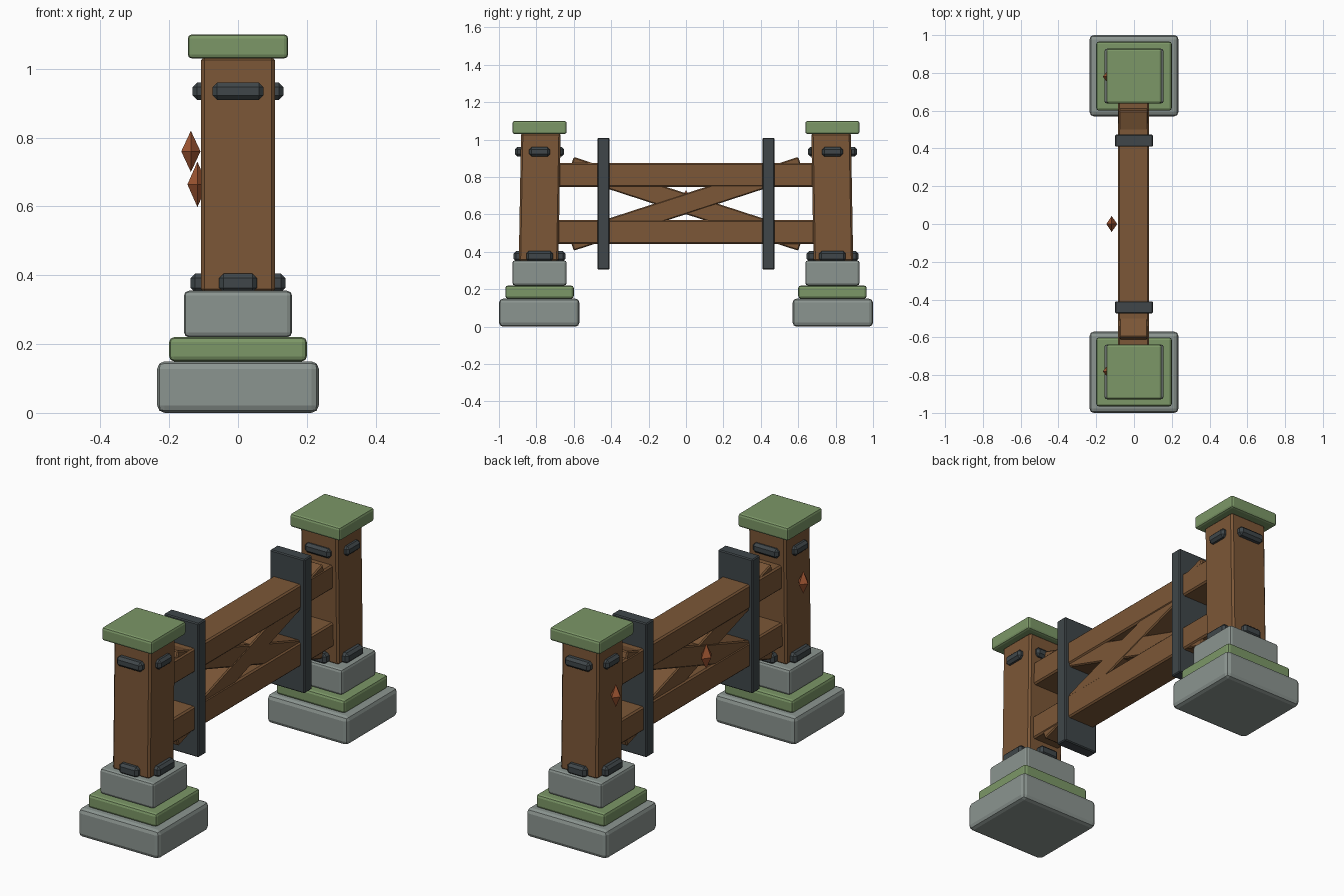
import bpy, bmesh, math
from mathutils import Matrix, Vector

if "Cube" in bpy.data.objects:
    bpy.data.objects.remove(bpy.data.objects["Cube"])


def material(name, rgb):
    m = bpy.data.materials.new(name)
    m.diffuse_color = (*rgb, 1)
    m.use_nodes = True
    m.node_tree.nodes["Principled BSDF"].inputs["Base Color"].default_value = m.diffuse_color
    return m


WOOD = material("wood", (0.20, 0.095, 0.038))
STONE = material("stone", (0.26, 0.30, 0.28))
MOSS = material("moss", (0.20, 0.31, 0.135))
IRON = material("iron", (0.05, 0.062, 0.068))
EMBER = material("ember", (0.38, 0.10, 0.035))


def finish(name, bm, mat):
    me = bpy.data.meshes.new(name)
    bmesh.ops.recalc_face_normals(bm, faces=bm.faces)
    bm.to_mesh(me)
    bm.free()
    me.materials.append(mat)
    ob = bpy.data.objects.new(name, me)
    bpy.context.collection.objects.link(ob)
    return ob


def block(name, x, y, z, mat, bevel=0.01, rot=0.0, shift=0.0, segs=1):
    """Bevelled box from (min, max) ranges; rot turns it about x, shift leans its top in y."""
    lo, hi = Vector((x[0], y[0], z[0])), Vector((x[1], y[1], z[1]))
    bm = bmesh.new()
    bmesh.ops.create_cube(bm, size=1)
    bmesh.ops.scale(bm, vec=hi - lo, verts=bm.verts)
    for v in bm.verts:
        v.co.y += shift if v.co.z > 0 else 0
    bmesh.ops.bevel(bm, geom=bm.edges[:], offset=bevel, segments=segs,
                    profile=0.5, affect='EDGES')
    bm.transform(Matrix.Translation((lo + hi) / 2) @ Matrix.Rotation(rot, 4, 'X'))
    return finish(name, bm, mat)


def crystal(name, loc, rx, ry, rz):
    bm = bmesh.new()
    ring = [bm.verts.new((rx * a, ry * b, 0)) for a, b in ((1, 0), (0, 1), (-1, 0), (0, -1))]
    for h in (rz, -rz):
        tip = bm.verts.new((0, 0, h))
        for i in range(4):
            bm.faces.new((ring[i], ring[(i + 1) % 4], tip))
    bm.transform(Matrix.Translation(loc))
    return finish(name, bm, EMBER)


def span(c, h):
    return (c - h, c + h)


for s, side in ((-1, "front"), (1, "back")):
    c = s * 0.783
    # Stepped stone footing with a mossy layer
    block(side + "_base_stone", span(0, .235), span(s * .785, .215), (0, .15), STONE, .022, segs=2)
    block(side + "_moss_layer", span(0, .2), span(c, .183), (.15, .22), MOSS, .014, segs=2)
    block(side + "_upper_stone", span(0, .157), span(c, .145), (.22, .355), STONE, .014, segs=2)
    # Post leaning slightly inward, with its cap
    block(side + "_post", span(0, .108), span(s * .788, .106), (.35, 1.035), WOOD, .01, shift=-s * .012)
    block(side + "_post_cap", span(0, .146), span(c, .145), (1.03, 1.1), MOSS, .012, segs=2)
    # Iron plates on all four post faces
    for level, z, wx, wy, ox, oy in (("top", (.91, .96), .074, .056, .132, .132),
                                     ("bottom", (.35, .405), .055, .071, .138, .138)):
        for d, tag in ((-1, "a"), (1, "b")):
            block(f"{side}_{level}_plate_x_{tag}", span(d * (ox - .025), .025), span(c, wy), z, IRON, .013)
            block(f"{side}_{level}_plate_y_{tag}", span(0, wx), span(c + d * (oy - .025), .025), z, IRON, .013)
    # Iron strap around the rails
    block(side + "_strap", span(0, .101), span(s * .441, .032), (.305, 1.01), IRON, .005)
    # Ember crystal on the post
    crystal(side + "_crystal", (-.137, s * .78, .76), .028, .035, .06)

# Horizontal rails
for name, z in (("lower_rail", (.442, .57)), ("upper_rail", (.748, .875))):
    block(name, span(-.003, .082), (-.71, .71), z, WOOD, .008)

# Crossed braces
ANGLE = math.radians(18)
for s, name, h in ((1, "brace_rising", .078), (-1, "brace_falling", .075)):
    block(name, span(-.003, h), span(0, .648), span(.657, .053), WOOD, .006, rot=s * ANGLE)

# Crystal floating at the middle of the fence
crystal("middle_crystal", (-.118, 0, .664), .029, .042, .066)
